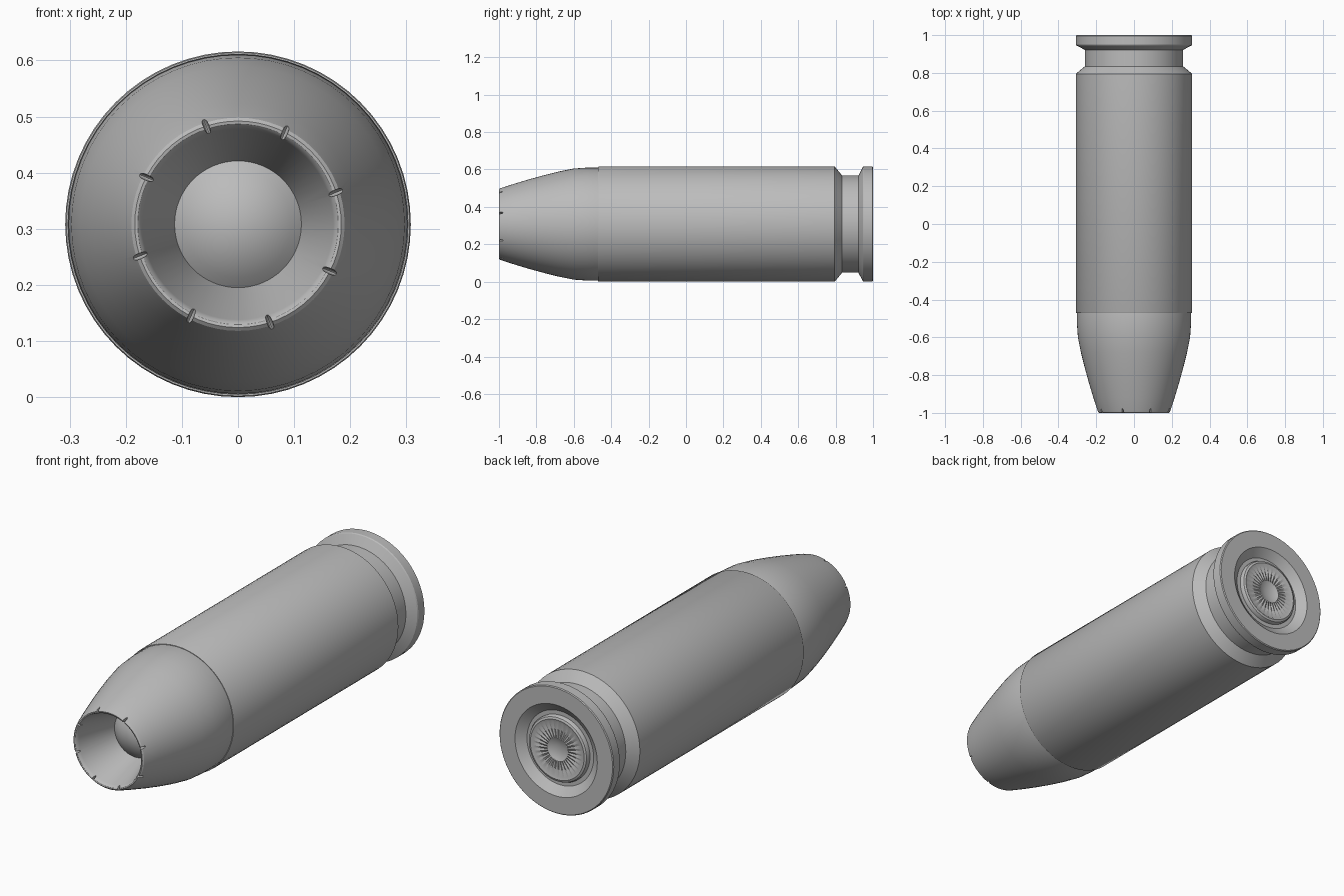
import bpy, bmesh, math
from mathutils import Matrix

if "Cube" in bpy.data.objects:
    bpy.data.objects.remove(bpy.data.objects["Cube"])

CZ = 0.308      # height of the long axis
SEG = 64

grey = bpy.data.materials.new("plain grey")
grey.diffuse_color = (0.5, 0.5, 0.5, 1)
grey.use_nodes = True
grey.node_tree.nodes["Principled BSDF"].inputs["Base Color"].default_value = grey.diffuse_color


def finish(name, bm):
    bmesh.ops.recalc_face_normals(bm, faces=bm.faces)
    me = bpy.data.meshes.new(name)
    bm.to_mesh(me)
    bm.free()
    me.materials.append(grey)
    ob = bpy.data.objects.new(name, me)
    bpy.context.collection.objects.link(ob)
    return ob


def revolve(name, profile, ripple=None, closed=False):
    """Spin (y, radius) points around the long axis."""
    bm = bmesh.new()
    rings = []
    for y, r in profile:
        if r < 1e-6:
            rings.append([bm.verts.new((0, y, CZ))])
            continue
        ring = []
        for i in range(SEG):
            a = 2 * math.pi * i / SEG
            dy = ripple(r, i) if ripple else 0
            ring.append(bm.verts.new((r * math.cos(a), y + dy, CZ + r * math.sin(a))))
        rings.append(ring)
    pairs = list(zip(rings, rings[1:]))
    if closed:
        pairs.append((rings[-1], rings[0]))
    for a, b in pairs:
        for i in range(SEG):
            j = (i + 1) % SEG
            if len(a) == 1:
                bm.faces.new((a[0], b[i], b[j]))
            elif len(b) == 1:
                bm.faces.new((a[i], a[j], b[0]))
            else:
                bm.faces.new((a[i], a[j], b[j], b[i]))
    return finish(name, bm)


def smooth(ob):
    bpy.ops.object.select_all(action='DESELECT')
    ob.select_set(True)
    bpy.context.view_layer.objects.active = ob
    bpy.ops.object.shade_smooth_by_angle(angle=math.radians(28))


# outer sleeve with groove, rim and recessed back
sleeve = revolve("sleeve", [
    (-0.40, 0.0), (-0.40, 0.296), (-0.47, 0.303), (-0.47, 0.306), (-0.466, 0.308),
    (0.795, 0.308), (0.835, 0.26), (0.922, 0.26), (0.945, 0.305), (0.95, 0.308),
    (0.996, 0.308), (1.0, 0.304), (1.0, 0.222), (0.968, 0.18), (0.968, 0.0)])

# tapered nose with rounded lip, hollow and domed floor
nose = revolve("nose", [
    (-0.38, 0.0), (-0.38, 0.29), (-0.45, 0.302), (-0.53, 0.302), (-0.60, 0.297),
    (-0.68, 0.281), (-0.76, 0.261), (-0.84, 0.239), (-0.92, 0.215), (-0.985, 0.194),
    (-0.995, 0.190), (-1.0, 0.184), (-0.999, 0.179), (-0.994, 0.174), (-0.982, 0.170),
    (-0.79, 0.113), (-0.805, 0.095), (-0.823, 0.066), (-0.834, 0.033), (-0.838, 0.0)])

# lens-shaped notches around the lip
bm = bmesh.new()
for k in range(8):
    ang = math.radians(18 + 45 * k)
    ret = bmesh.ops.create_uvsphere(bm, u_segments=12, v_segments=8, radius=1)
    bmesh.ops.transform(bm, verts=ret["verts"], matrix=(
        Matrix.Translation((0.186 * math.cos(ang), -1.0, CZ + 0.186 * math.sin(ang)))
        @ Matrix.Rotation(-ang - math.radians(4), 4, 'Y')
        @ Matrix.Diagonal((0.024, 0.026, 0.005, 1))))
cutter = finish("notch_cutter", bm)
cutter.hide_render = True
mod = nose.modifiers.new("notches", 'BOOLEAN')
mod.operation = 'DIFFERENCE'
mod.solver = 'EXACT'
mod.object = cutter
bpy.context.view_layer.objects.active = nose
bpy.ops.object.modifier_apply(modifier=mod.name)
bpy.data.objects.remove(cutter)


# fluted cap in the back recess, dimpled at its middle
def flutes(r, i):
    return (0.003 if i % 2 else -0.003) if 0.07 < r < 0.14 else 0


cap = revolve("back_cap", [
    (0.955, 0.0), (0.955, 0.16), (0.978, 0.16), (0.988, 0.155), (0.992, 0.145),
    (0.988, 0.132), (0.988, 0.08), (0.988, 0.055), (0.982, 0.042), (0.977, 0.02),
    (0.976, 0.0)], flutes)

for ob in (sleeve, nose, cap):
    smooth(ob)
